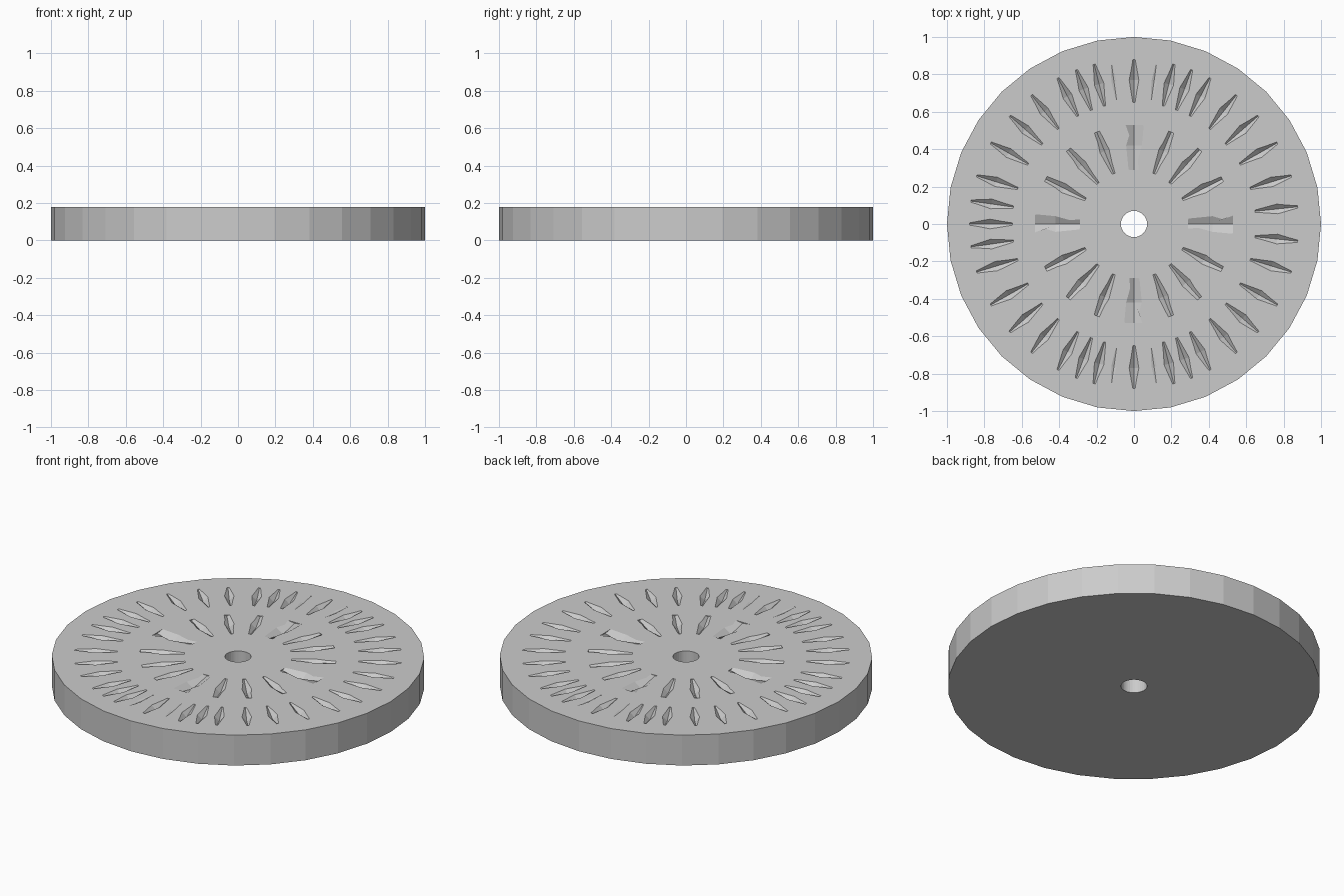
import bpy, bmesh, math
from mathutils import Matrix, Vector

if "Cube" in bpy.data.objects:
    bpy.data.objects.remove(bpy.data.objects["Cube"])

TOP = 0.18

def make_object(name, bm):
    bmesh.ops.recalc_face_normals(bm, faces=bm.faces)
    mesh = bpy.data.meshes.new(name)
    bm.to_mesh(mesh)
    bm.free()
    obj = bpy.data.objects.new(name, mesh)
    bpy.context.collection.objects.link(obj)
    return obj

# Round stone: 32-sided ring with a centre hole
bm = bmesh.new()
N = 32
rings = []
for r, z in ((1, 0), (1, TOP), (0.07, TOP), (0.07, 0)):
    rings.append([bm.verts.new((r * math.cos(2 * math.pi * i / N),
                                r * math.sin(2 * math.pi * i / N), z)) for i in range(N)])
for k in range(4):
    a, b = rings[k], rings[(k + 1) % 4]
    for i in range(N):
        j = (i + 1) % N
        bm.faces.new((a[i], a[j], b[j], b[i]))
stone = make_object("grinding_stone", bm)

# Chisel mark cutter: V section lofted along the radius, (radius, half width, depth)
def add_mark(bm, angle, stations):
    rot = Matrix.Rotation(math.radians(angle), 3, 'Z')
    secs = []
    for r, w, d in stations:
        pts = ((r, -w * 1.2, TOP + d * 0.2), (r, w * 1.2, TOP + d * 0.2), (r, 0, TOP - d))
        secs.append([bm.verts.new(rot @ Vector(p)) for p in pts])
    for a, b in zip(secs, secs[1:]):
        for i in range(3):
            j = (i + 1) % 3
            bm.faces.new((a[i], a[j], b[j], b[i]))
    bm.faces.new(secs[0])
    bm.faces.new(secs[-1])

leaf = ((0.65, 0.006, 0.004), (0.77, 0.026, 0.025), (0.88, 0.006, 0.004))
faint = ((0.67, 0.004, 0.002), (0.77, 0.014, 0.006), (0.86, 0.004, 0.002))
inner = ((0.29, 0.008, 0.004), (0.42, 0.026, 0.025), (0.53, 0.014, 0.006))
broad = ((0.29, 0.025, 0.004), (0.42, 0.042, 0.03), (0.53, 0.045, 0.006))

bm = bmesh.new()
# Outer ring
for a in (17, 29.5, 41, 51.5, 62.5, 69.5, 76):
    for angle in (a, -a, 180 - a, 180 + a):
        add_mark(bm, angle, leaf)
for angle in (6, -6, 172, 180, 188, 90, 270):
    add_mark(bm, angle, leaf)
for angle in (82, 98, 262, 278):
    add_mark(bm, angle, faint)
# Inner ring
for a in (27, 48.5, 68):
    for angle in (a, -a, 180 - a, 180 + a):
        add_mark(bm, angle, inner)
for angle in (0, 90, 180, 270):
    add_mark(bm, angle, broad)
cutter = make_object("chisel_mark_cutter", bm)

# Carve the marks, then remove the cutter
mod = stone.modifiers.new("carve", 'BOOLEAN')
mod.operation = 'DIFFERENCE'
mod.solver = 'EXACT'
mod.object = cutter
cutter.hide_render = True
bpy.context.view_layer.objects.active = stone
stone.select_set(True)
bpy.ops.object.modifier_apply(modifier=mod.name)
bpy.data.objects.remove(cutter)
